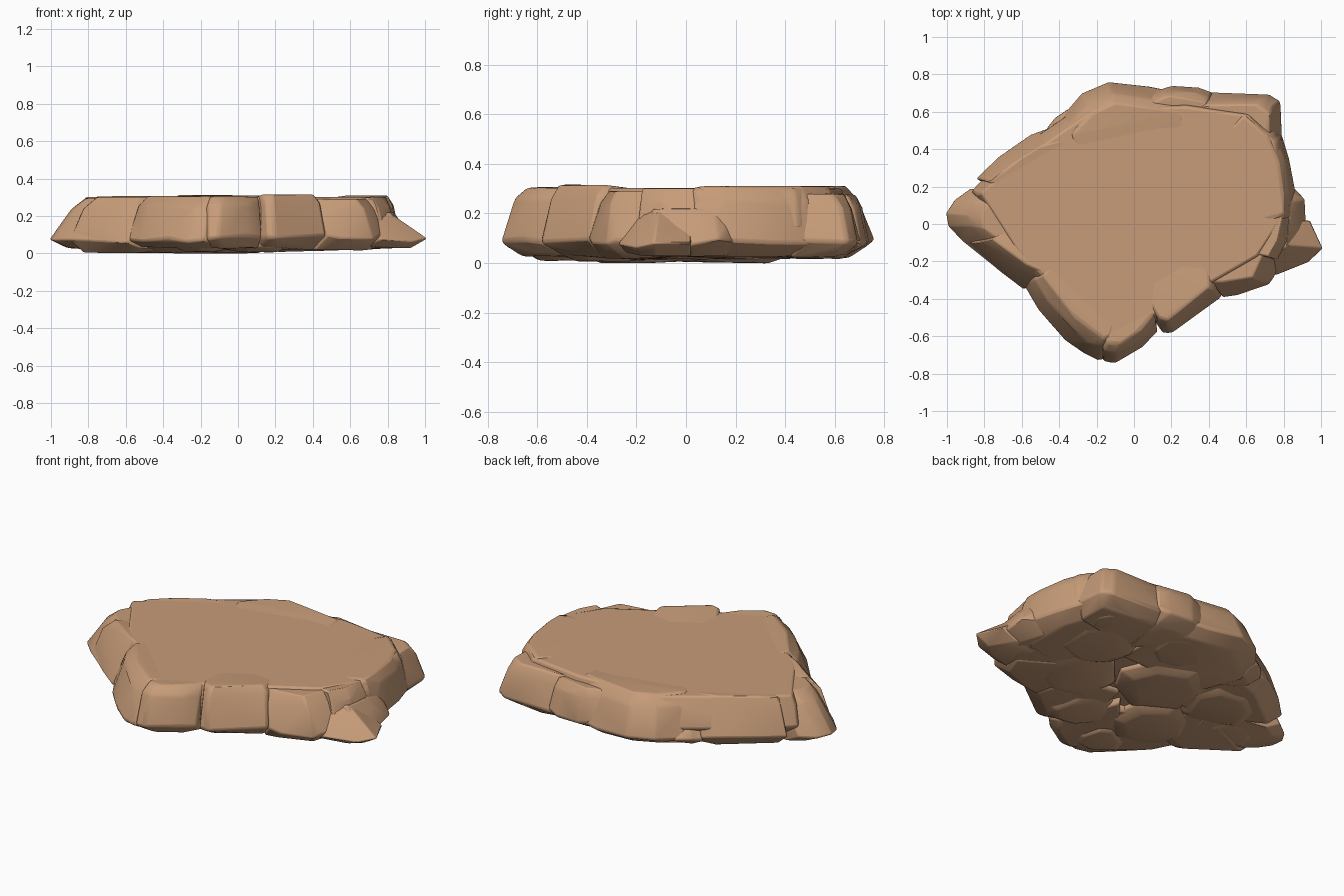
import bpy, bmesh, math, random
from mathutils import Vector

random.seed(4)
if "Cube" in bpy.data.objects:
    bpy.data.objects.remove(bpy.data.objects["Cube"], do_unlink=True)

sandstone = bpy.data.materials.new("sandstone tan")
sandstone.use_nodes = True
tan = (0.57, 0.333, 0.19, 1)
sandstone.diffuse_color = tan
shader = next(n for n in sandstone.node_tree.nodes if n.type == "BSDF_PRINCIPLED")
shader.inputs["Base Color"].default_value = tan
shader.inputs["Roughness"].default_value = 0.9


def jitter(amount):
    return random.uniform(-amount, amount)


def hull_object(name, points, bevel):
    """Convex block with softened edges."""
    bm = bmesh.new()
    for p in points:
        bm.verts.new(p)
    result = bmesh.ops.convex_hull(bm, input=bm.verts)
    loose = {g for g in result["geom_interior"] + result["geom_unused"]
             if isinstance(g, bmesh.types.BMVert)}
    bmesh.ops.delete(bm, geom=list(loose), context="VERTS")
    bmesh.ops.dissolve_limit(bm, angle_limit=math.radians(4),
                             verts=bm.verts, edges=bm.edges)
    bmesh.ops.recalc_face_normals(bm, faces=bm.faces)
    mesh = bpy.data.meshes.new(name)
    bm.to_mesh(mesh)
    bm.free()
    mesh.materials.append(sandstone)
    obj = bpy.data.objects.new(name, mesh)
    bpy.context.collection.objects.link(obj)
    soften = obj.modifiers.new("soft edges", "BEVEL")
    soften.width = bevel
    soften.segments = 2
    soften.limit_method = "ANGLE"
    soften.angle_limit = math.radians(18)
    bpy.ops.object.select_all(action="DESELECT")
    obj.select_set(True)
    bpy.context.view_layer.objects.active = obj
    bpy.ops.object.shade_smooth_by_angle(angle=math.radians(32))
    return obj


def stone(name, outline, top=0.3, inset=0.07, floor=0.025, belly=0.085, dip=0.035):
    """Rock from its widest outline: undercut base, belly, shoulder and a top
    that dips towards the middle of the slab, so it sinks into the plateau."""
    rings = [(floor, 0.08), (belly, -0.008), (top - 0.055, inset * 0.65), (top, inset + 0.02)]
    points = []
    for z, shift in rings:
        rough = 0.002 if z == top else 0.012
        for x, y in outline:
            spot = Vector((x, y, 0))
            p = spot - spot.normalized() * min(shift, spot.length * 0.5)
            sunk = dip if z == top and spot.length < 0.57 else 0
            points.append((p.x + jitter(0.008), p.y + jitter(0.008), z - sunk + jitter(rough)))
    return hull_object(name, points, 0.014)


# Central slab forming the plateau
stone("core_slab", [(-.86, .17), (-.72, .32), (-.42, .49), (-.34, .57), (-.24, .65), (.3, .67),
                    (.64, .61), (.79, .46), (.85, .05), (.7, -.19), (.42, -.35), (.1, -.51),
                    (-.13, -.67), (-.44, -.4), (-.66, -.17)],
      top=0.302, inset=0.03, floor=0.06, belly=0.14, dip=0)

# Front stones
stone("front_point", [(-.17, -.73), (-.1, -.745), (.05, -.66), (.13, -.57), (0, -.2),
                      (-.2, -.4)], top=0.305, inset=0.08)
stone("front_stone", [(.46, -.38), (.2, -.58), (.15, -.57), (.03, -.4), (.1, -.1), (.42, -.1)],
      top=0.315, inset=0.05)
stone("front_right_stone", [(.79, -.15), (.74, -.28), (.72, -.32), (.55, -.37), (.48, -.38),
                            (.4, -.1), (.6, 0)], top=0.29, inset=0.08)
stone("front_left_stone", [(-.59, -.32), (-.51, -.45), (-.44, -.51), (-.37, -.61), (-.27, -.69),
                           (-.19, -.73), (-.14, -.71), (0, -.3), (-.4, -.1)],
      top=0.305, inset=0.1, belly=0.07)

# Left stones
stone("left_front_stone", [(-.9, -.1), (-.7, -.26), (-.64, -.28), (-.58, -.34), (-.3, -.2),
                           (-.5, .1)], top=0.302, inset=0.12, floor=0.012, belly=0.06)
stone("left_tip", [(-1, .05), (-.95, .13), (-.87, .19), (-.5, .15), (-.6, -.22), (-.71, -.25),
                   (-.9, -.1), (-.98, -.02)], top=0.295, inset=0.16, belly=0.065)
stone("back_left_stone", [(-.84, .24), (-.72, .36), (-.55, .47), (-.45, .51), (-.3, .4),
                          (-.3, .1), (-.5, .05)], top=0.306, inset=0.06)
stone("back_left_chip", [(-.47, .5), (-.43, .57), (-.35, .61), (-.3, .4)],
      top=0.17, inset=0.05, belly=0.07)

# Back stones
stone("back_stone", [(-.39, .57), (-.36, .6), (-.27, .69), (-.13, .75), (.08, .735), (.3, .69),
                     (.35, .3), (-.3, .3)], top=0.31, inset=0.09)
stone("back_chip", [(.08, .7), (.2, .74), (.35, .725), (.42, .7), (.4, .4)],
      top=0.275, inset=0.04)
stone("back_corner", [(.4, .7), (.55, .7), (.72, .69), (.78, .65), (.79, .47), (.4, .4)],
      top=0.28, inset=0.06)

# Right stones, with the low wedge that sticks out
stone("right_stone", [(.77, .5), (.83, .35), (.86, .17), (.85, .04), (.4, -.1), (.4, .4),
                      (.62, .62)], top=0.31, inset=0.04)
stone("right_mid_stone", [(.86, .04), (.84, -.1), (.78, -.2), (.4, -.1), (.5, .2)],
      top=0.3, inset=0.05)
stone("right_low_stone", [(.85, .19), (.9, .13), (.91, .03), (.89, -.14), (.7, -.2), (.7, .18)],
      top=0.22, inset=0.06, floor=0.035)
stone("right_wedge", [(.93, .02), (.97, -.06), (1, -.13), (.93, -.2), (.76, -.27), (.6, -.1),
                      (.7, 0)], top=0.215, inset=0.17, floor=0.035, belly=0.07)

# Irregular cobbles that make up the underside: centre and size
cobbles = [(-.05, .15, .29), (-.46, .18, .26), (.35, -.06, .28), (.47, .26, .27),
           (.08, .48, .22), (-.3, -.18, .26), (.1, -.33, .2), (-.18, -.5, .17),
           (-.68, -.02, .2), (.6, .5, .13)]
for i, (cx, cy, size) in enumerate(cobbles):
    points = []
    low = 0.004 + 0.004 * (i % 5)
    for k in range(7):
        a = math.tau * k / 7 + i + jitter(0.2)
        radius = size * (1 + jitter(0.12))
        for z, scale in ((low, 0.6), (low + 0.03, 0.92), (0.14, 0.85)):
            r = radius * scale
            points.append((cx + r * math.cos(a), cy + r * math.sin(a), z + jitter(0.006)))
    hull_object(f"under_cobble_{i + 1}", points, 0.012)
